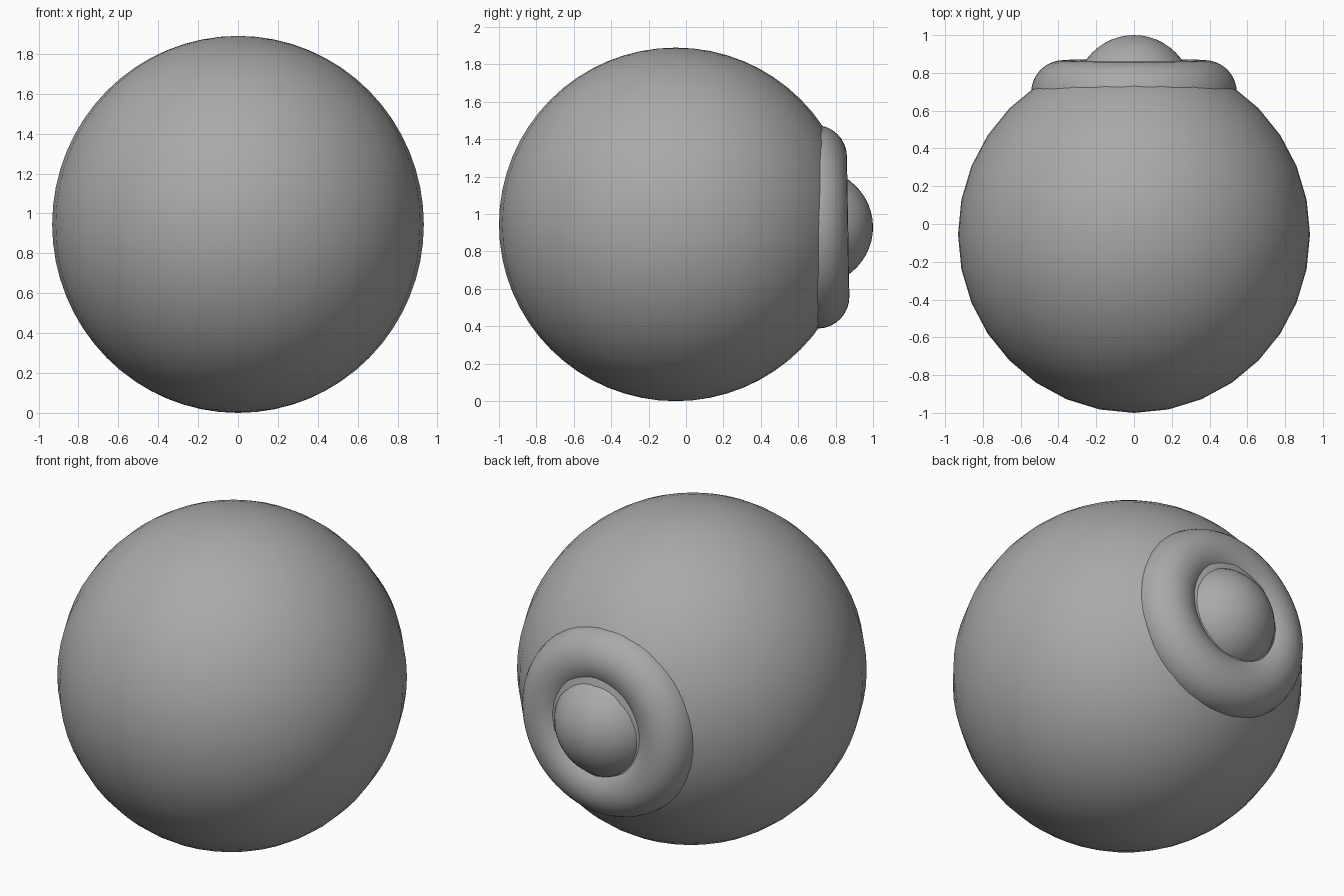
import bpy
import math

cube = bpy.data.objects.get("Cube")
if cube:
    bpy.data.objects.remove(cube, do_unlink=True)

# One plain grey for every part
grey = bpy.data.materials.new("plain grey")
grey.use_nodes = True
color = (0.4, 0.4, 0.4, 1.0)
grey.diffuse_color = color
grey.node_tree.nodes["Principled BSDF"].inputs["Base Color"].default_value = color

BACK_TILT = math.radians(-89)  # parts on the back face +y, tipped very slightly


def finish(name, scale=(1, 1, 1)):
    obj = bpy.context.object
    obj.name = name
    obj.scale = scale
    obj.data.materials.append(grey)
    bpy.ops.object.shade_smooth()
    return obj


# Large round body
bpy.ops.mesh.primitive_uv_sphere_add(
    segments=32, ring_count=32, radius=0.945, location=(0, -0.055, 0.945))
finish("body", scale=(0.986, 1, 1))

# Rounded ring sunk into the back of the body
bpy.ops.mesh.primitive_torus_add(
    major_segments=64, minor_segments=32, major_radius=0.374, minor_radius=0.17,
    location=(0, 0.697, 0.932), rotation=(BACK_TILT, 0, 0))
finish("back_ring")

# Domed knob filling the ring
bpy.ops.mesh.primitive_uv_sphere_add(
    segments=48, ring_count=24, radius=0.31,
    location=(0, 0.69, 0.93), rotation=(BACK_TILT, 0, 0))
finish("back_knob")
